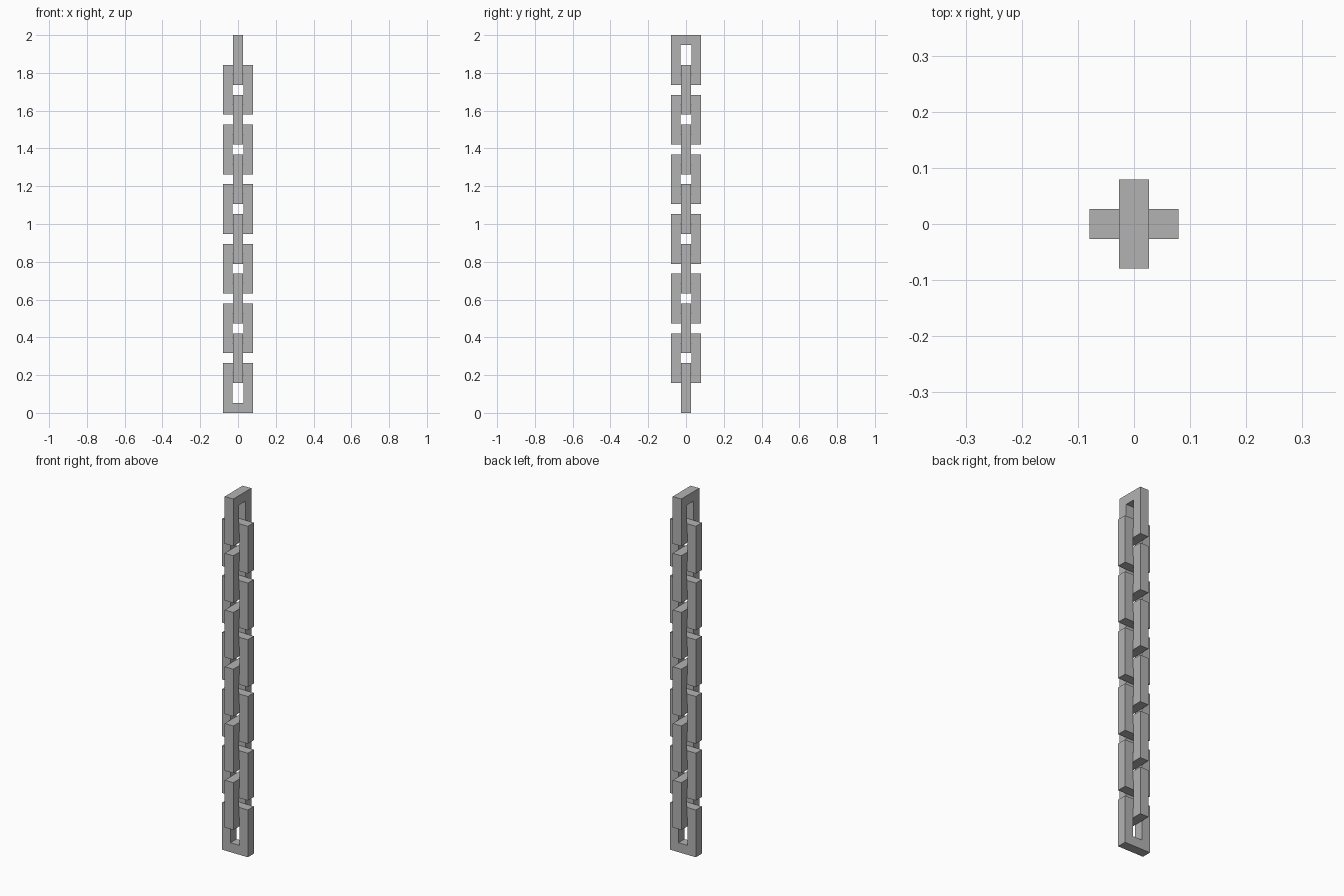
import bpy
import bmesh

cube = bpy.data.objects.get("Cube")
if cube:
    bpy.data.objects.remove(cube, do_unlink=True)

LINKS = 12
U = 2 / (3 * LINKS + 2)      # bar thickness: each link is 3 wide, 5 tall, pitch 3
HOLE = 0.53 * U              # half width of the opening, with slight clearance

steel = bpy.data.materials.new("steel_grey")
steel.use_nodes = True
grey = (0.45, 0.45, 0.45, 1)
steel.diffuse_color = grey
steel.node_tree.nodes["Principled BSDF"].inputs["Base Color"].default_value = grey


def rectangle(half_width, bottom, top):
    return [(-half_width, bottom), (half_width, bottom), (half_width, top), (-half_width, top)]


def make_link(index):
    """Flat rectangular ring; odd links are turned a quarter about z."""
    base = 3 * U * index
    outer = rectangle(1.5 * U, base, base + 5 * U)
    inner = rectangle(HOLE, base + U, base + 4 * U)

    def place(point, depth):
        return (-depth, point[0], point[1]) if index % 2 else (point[0], depth, point[1])

    bm = bmesh.new()
    rings = [[bm.verts.new(place(p, d)) for p in loop]
             for loop, d in ((outer, -U / 2), (outer, U / 2), (inner, U / 2), (inner, -U / 2))]
    # Sweep around the four loops: outer wall, back, inner wall, front
    for a, b in zip(rings, rings[1:] + rings[:1]):
        for i in range(4):
            j = (i + 1) % 4
            bm.faces.new((a[i], a[j], b[j], b[i]))
    bmesh.ops.recalc_face_normals(bm, faces=bm.faces[:])

    name = f"chain_link_{index + 1}"
    mesh = bpy.data.meshes.new(name)
    bm.to_mesh(mesh)
    bm.free()
    mesh.materials.append(steel)
    bpy.context.collection.objects.link(bpy.data.objects.new(name, mesh))


# Chain from the ground up
for n in range(LINKS):
    make_link(n)
